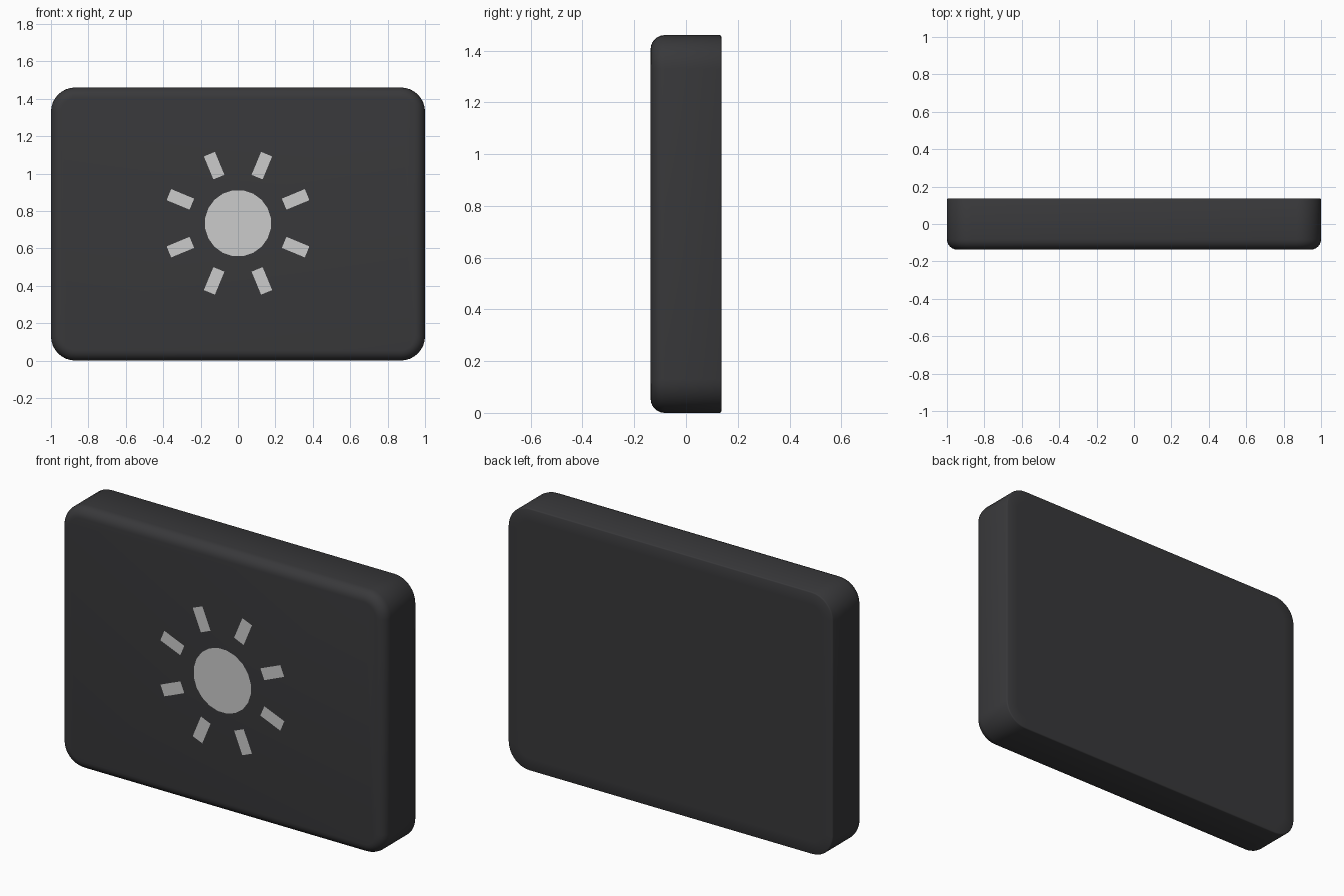
import bpy, bmesh
from math import sin, cos, pi, radians

if "Cube" in bpy.data.objects:
    bpy.data.objects.remove(bpy.data.objects["Cube"])

H, D, R = 1.46, 0.137, 0.13      # height, half depth, corner radius
F = 0.055                        # front fillet radius
CZ = H / 2 + 0.004


def material(name, rgb):
    m = bpy.data.materials.new(name)
    m.diffuse_color = (*rgb, 1)
    m.use_nodes = True
    m.node_tree.nodes["Principled BSDF"].inputs["Base Color"].default_value = m.diffuse_color
    return m


def finish(bm, name, mat=None):
    me = bpy.data.meshes.new(name)
    bm.to_mesh(me)
    bm.free()
    ob = bpy.data.objects.new(name, me)
    bpy.context.collection.objects.link(ob)
    if mat:
        me.materials.append(mat)
    return ob


def outline(inset, y, seg=8):
    """Rounded rectangle seen from the front, shrunk by inset."""
    r = R - inset
    pts = []
    for k, (sx, sz) in enumerate([(1, 1), (-1, 1), (-1, -1), (1, -1)]):
        for i in range(seg + 1):
            a = pi / 2 * (k + i / seg)
            pts.append((sx * (1 - R) + r * cos(a), y,
                        H / 2 + sz * (H / 2 - R) + r * sin(a)))
    return pts


# Body: rings from the crisp back edge to the filleted front
rings = [(0.07, D), (0.006, D), (0.002, D - 0.002), (0, D - 0.006)]
for i in range(7):
    a = pi / 2 * i / 6
    rings.append((F * (1 - cos(a)), -D + F - F * sin(a)))
bm = bmesh.new()
loops = [[bm.verts.new(p) for p in outline(*r)] for r in rings]
for a, b in zip(loops, loops[1:]):
    for i in range(len(a)):
        j = (i + 1) % len(a)
        bm.faces.new((a[i], a[j], b[j], b[i]))
bm.faces.new(loops[0])
bm.faces.new(loops[-1])
bmesh.ops.recalc_face_normals(bm, faces=bm.faces)
body = finish(bm, "body", material("dark_plastic", (0.04, 0.04, 0.043)))
bpy.context.view_layer.objects.active = body
body.select_set(True)
bpy.ops.object.shade_smooth_by_angle(angle=radians(50))

# Sun symbol: disc and eight rays just proud of the front
Y = -D - 0.001
bm = bmesh.new()
bm.faces.new([bm.verts.new((0.178 * cos(2 * pi * (i + 0.5) / 20), Y,
                            CZ + 0.178 * sin(2 * pi * (i + 0.5) / 20)))
              for i in range(20)])
finish(bm, "sun_disc")

bm = bmesh.new()
for k in range(8):
    a = pi / 8 + k * pi / 4
    bm.faces.new([bm.verts.new((r * cos(a) - w * sin(a), Y,
                                CZ + r * sin(a) + w * cos(a)))
                  for r, w in [(0.267, -0.032), (0.4, -0.032),
                               (0.4, 0.032), (0.267, 0.032)]])
finish(bm, "sun_rays")
